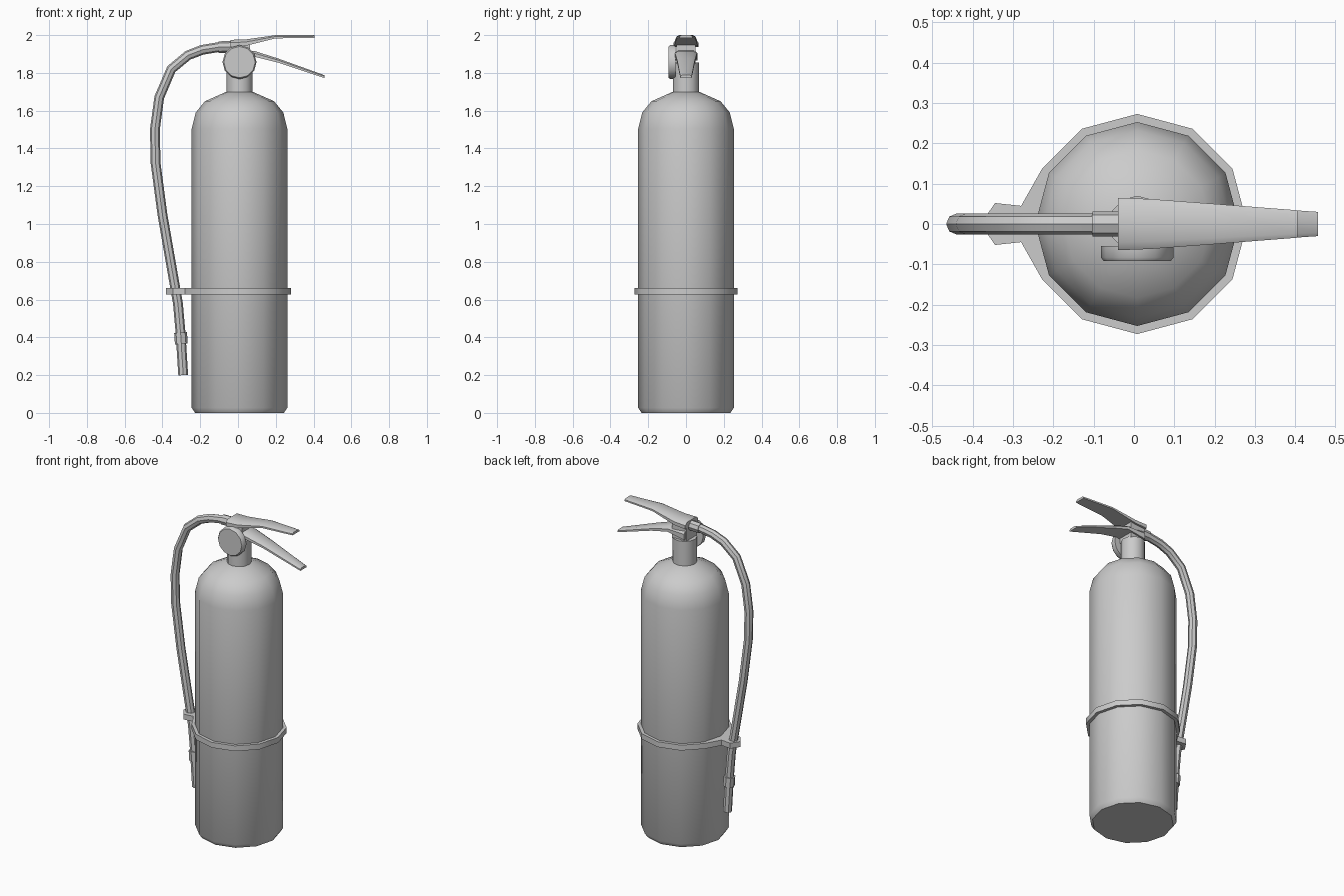
import bpy, bmesh
from math import radians, cos, sin, pi
from mathutils import Vector

if "Cube" in bpy.data.objects:
    bpy.data.objects.remove(bpy.data.objects["Cube"])

CX = 0.008  # axis of the cylinder


def finish(obj, angle=40):
    bpy.ops.object.select_all(action='DESELECT')
    obj.select_set(True)
    bpy.context.view_layer.objects.active = obj
    bpy.ops.object.shade_smooth_by_angle(angle=radians(angle))
    return obj


def loft(name, rings, angle=40):
    """Skin a list of equal-length point rings and cap both ends."""
    bm = bmesh.new()
    vs = [[bm.verts.new(p) for p in ring] for ring in rings]
    n = len(vs[0])
    for a, b in zip(vs, vs[1:]):
        for i in range(n):
            j = (i + 1) % n
            bm.faces.new((a[i], a[j], b[j], b[i]))
    bm.faces.new(vs[0])
    bm.faces.new(vs[-1])
    bmesh.ops.recalc_face_normals(bm, faces=bm.faces)
    mesh = bpy.data.meshes.new(name)
    bm.to_mesh(mesh)
    bm.free()
    obj = bpy.data.objects.new(name, mesh)
    bpy.context.collection.objects.link(obj)
    return finish(obj, angle)


def turned(name, profile, sides=12):
    """Vertical turned part from (radius, z) pairs."""
    return loft(name, [[(CX + r * cos(2 * pi * i / sides), r * sin(2 * pi * i / sides), z)
                        for i in range(sides)] for r, z in profile])


def tube(name, path, radius, res=2):
    """Round tube through (x, z) points in the y = 0 plane."""
    cu = bpy.data.curves.new(name, 'CURVE')
    cu.dimensions = '3D'
    cu.bevel_depth = radius
    cu.bevel_resolution = res
    cu.use_fill_caps = True
    sp = cu.splines.new('POLY')
    sp.points.add(len(path) - 1)
    for p, (x, z) in zip(sp.points, path):
        p.co = (x, 0, z, 1)
    obj = bpy.data.objects.new(name, cu)
    bpy.context.collection.objects.link(obj)
    bpy.ops.object.select_all(action='DESELECT')
    obj.select_set(True)
    bpy.context.view_layer.objects.active = obj
    bpy.ops.object.convert(target='MESH')
    return finish(bpy.context.object)


def lever(name, stations):
    """Tapered lever with rounded shoulders; stations are (x, z_low, z_high, half_width)."""
    rings = []
    for x, lo, hi, w in stations:
        mid = lo + 0.6 * (hi - lo)
        rings.append([(x, -w, lo), (x, w, lo), (x, w, mid),
                      (x, 0.7 * w, hi), (x, -0.7 * w, hi), (x, -w, mid)])
    return loft(name, rings)


# Tank and neck
turned("tank", [(0.235, 0), (0.253, 0.027), (0.253, 1.505), (0.232, 1.59),
                (0.183, 1.65), (0.07, 1.70)])
turned("neck", [(0.07, 1.69), (0.07, 1.855)])

# Valve block between neck and levers
bpy.ops.mesh.primitive_cube_add(size=1, location=(0.013, 0, 1.9))
valve = bpy.context.object
valve.name = "valve_block"
valve.scale = (0.1, 0.1, 0.1)

# Levers
lever("upper_lever", [(-0.04, 1.937, 1.975, 0.065), (0.04, 1.943, 1.977, 0.062),
                      (0.2, 1.983, 2.0, 0.05), (0.405, 1.985, 2.0, 0.034)])
lever("lower_lever", [(-0.03, 1.865, 1.925, 0.062), (0.09, 1.885, 1.915, 0.058),
                      (0.21, 1.855, 1.877, 0.047), (0.457, 1.773, 1.788, 0.03)])

# Pressure gauge facing the front
loft("gauge", [[(CX + r * cos(2 * pi * i / 12), y, 1.857 + r * sin(2 * pi * i / 12))
                for i in range(12)]
               for r, y in [(0.09, -0.055), (0.09, -0.083), (0.083, -0.092)]])

# Hose, its fittings and the nozzle
tube("hose", [(-0.03, 1.937), (-0.105, 1.936), (-0.19, 1.922), (-0.265, 1.893),
              (-0.353, 1.82), (-0.417, 1.67), (-0.44, 1.5), (-0.436, 1.32),
              (-0.40, 1.05), (-0.36, 0.82), (-0.318, 0.58), (-0.302, 0.40)], 0.026)
tube("hose_fitting", [(-0.103, 1.936), (-0.035, 1.938)], 0.031)
tube("nozzle_collar", [(-0.304, 0.425), (-0.300, 0.365)], 0.034)
tube("nozzle", [(-0.302, 0.39), (-0.290, 0.20)], 0.026)

# Strap round the tank with the hose clip
outline = [(CX + 0.273 * cos(radians(a)), 0.273 * sin(radians(a)))
           for a in range(-150, 151, 30)]
outline += [(-0.28, 0.045), (-0.345, 0.052), (-0.38, 0), (-0.345, -0.052), (-0.28, -0.045)]
loft("hose_strap", [[(x, y, z) for x, y in outline] for z in (0.628, 0.662)], 32)
